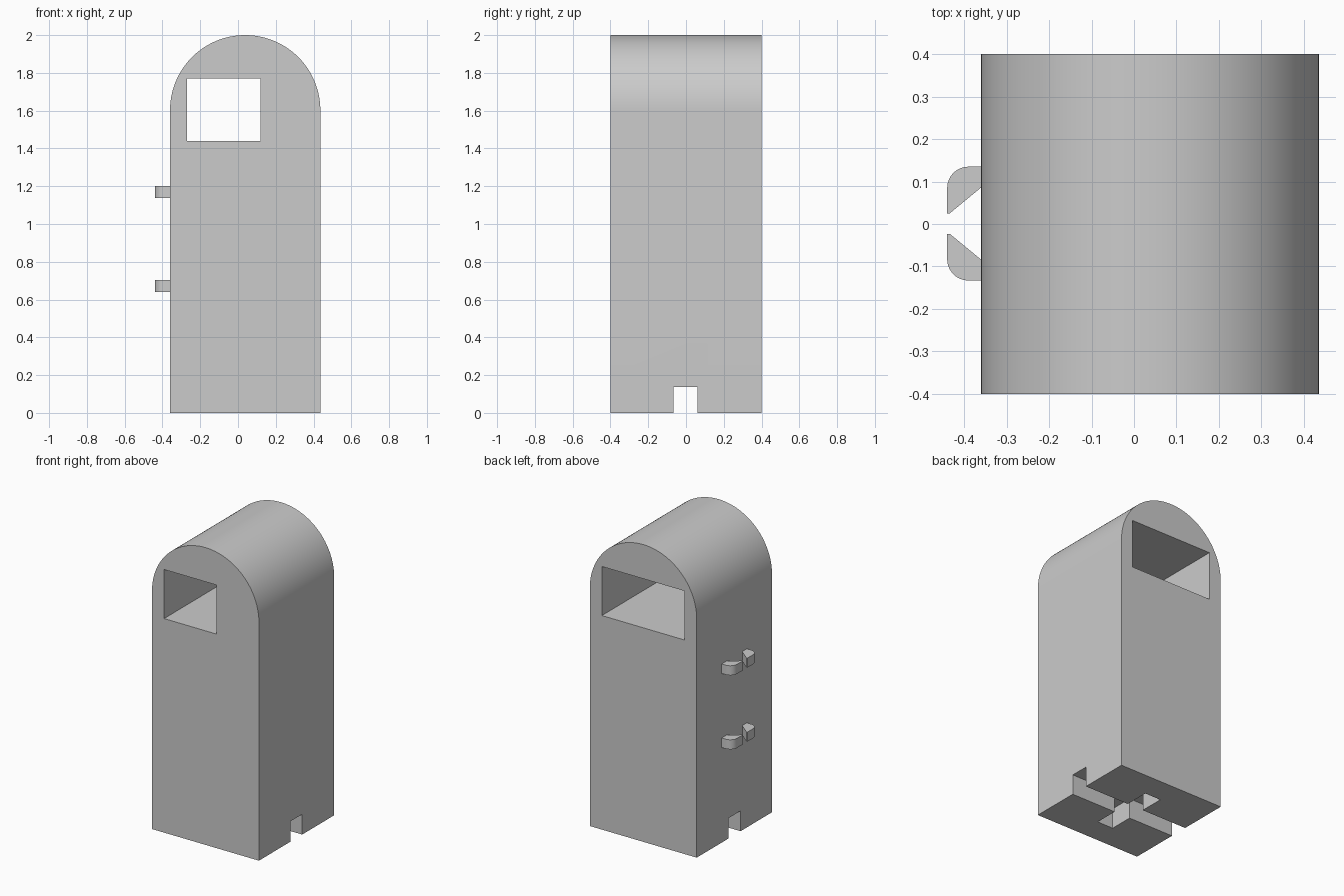
import bpy, bmesh, math
from mathutils import Vector

if "Cube" in bpy.data.objects:
    bpy.data.objects.remove(bpy.data.objects["Cube"])


def prism(name, profile, vec, place):
    """Extrude a closed 2D profile, mapped into space by place(), along vec."""
    bm = bmesh.new()
    face = bm.faces.new([bm.verts.new(place(a, b)) for a, b in profile])
    ext = bmesh.ops.extrude_face_region(bm, geom=[face])
    moved = [g for g in ext["geom"] if isinstance(g, bmesh.types.BMVert)]
    bmesh.ops.translate(bm, verts=moved, vec=Vector(vec))
    bmesh.ops.recalc_face_normals(bm, faces=bm.faces)
    mesh = bpy.data.meshes.new(name)
    bm.to_mesh(mesh)
    bm.free()
    obj = bpy.data.objects.new(name, mesh)
    bpy.context.collection.objects.link(obj)
    return obj


def activate(obj):
    bpy.ops.object.select_all(action="DESELECT")
    obj.select_set(True)
    bpy.context.view_layer.objects.active = obj


def cut(obj, cutter):
    cutter.hide_render = True
    mod = obj.modifiers.new("cut", "BOOLEAN")
    mod.operation, mod.solver, mod.object = "DIFFERENCE", "EXACT", cutter
    activate(obj)
    bpy.ops.object.modifier_apply(modifier=mod.name)
    bpy.data.objects.remove(cutter)


def arc(cx, cy, r, start, end, n):
    angles = [math.radians(start + (end - start) * i / n) for i in range(n + 1)]
    return [(cx + r * math.cos(a), cy + r * math.sin(a)) for a in angles]


# Body: round-topped block
CX, R = 0.038, 0.398
LEFT = CX - R
outline = [(LEFT, 0), (CX + R, 0)] + arc(CX, 2 - R, R, 0, 180, 64)
body = prism("body", outline, (0, 0.8, 0), lambda x, z: (x, -0.4, z))

# Window: wide chamber open at the back, narrower opening at the front
window = [(-0.27, -0.5), (0.12, -0.5), (0.12, -0.31), (0.346, -0.31),
          (0.346, 0.5), (-0.27, 0.5)]
cut(body, prism("window_cutter", window, (0, 0, 0.33), lambda x, y: (x, y, 1.44)))

# Base slot: cross with a full-width groove and a short cross arm
x0, x1, y0, y1, arm = -0.02, 0.10, -0.066, 0.06, 0.228
cross = [(-0.6, y0), (x0, y0), (x0, -arm), (x1, -arm), (x1, y0), (0.6, y0),
         (0.6, y1), (x1, y1), (x1, arm), (x0, arm), (x0, y1), (-0.6, y1)]
cut(body, prism("slot_cutter", cross, (0, 0, 0.237), lambda x, y: (x, y, -0.1)))
activate(body)
bpy.ops.object.shade_smooth_by_angle(angle=math.radians(30))

# Hooks: two mirrored pairs on the left side
hook = [(LEFT, 0.085), (LEFT, 0.134)] + arc(-0.39, 0.084, 0.05, 90, 180, 12)
hook += [(-0.44, 0.024), (-0.434, 0.024)]
for level, z in (("lower", 0.64), ("upper", 1.138)):
    for side, s in (("back", 1), ("front", -1)):
        clip = prism(f"{level}_{side}_hook", hook, (0, 0, 0.064),
                     lambda x, y: (x, 0.001 + s * y, z))
        activate(clip)
        bpy.ops.object.shade_smooth_by_angle(angle=math.radians(30))
